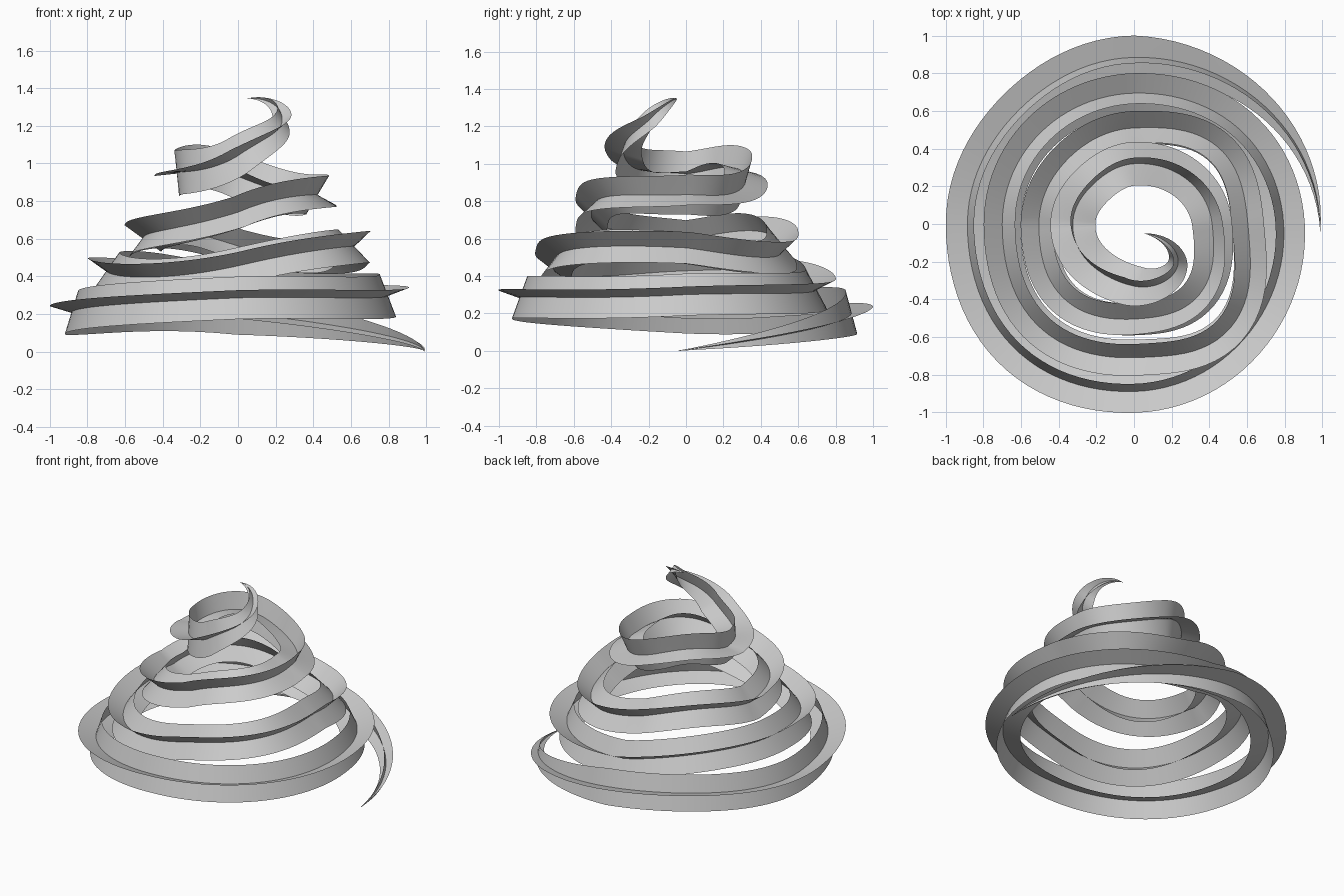
import bpy, bmesh
from math import cos, sin, pi, radians
from mathutils import Vector
from mathutils.geometry import interpolate_bezier

if "Cube" in bpy.data.objects:
    bpy.data.objects.remove(bpy.data.objects["Cube"])

ARM = 0.12   # length of each fin of the plus-shaped profile
STEPS = 24   # samples per quarter turn

# spine of the garland, about one knot per quarter turn: x, y, z, twist in degrees, scale
knots = [
    (0.99, -0.04, 0.01, 15, 0), (0, 0.885, 0.215, 15, 1), (-0.885, 0, 0.217, 17, 1),
    (0, -0.89, 0.295, 20, 1), (0.795, 0, 0.31, 21, 1), (0, 0.695, 0.34, 28, 1),
    (-0.70, 0, 0.437, 35, 1), (0, -0.71, 0.465, 37, 1), (0.605, 0, 0.56, 45, 1),
    (0, 0.51, 0.57, 42, 1), (-0.505, 0, 0.61, 36, 1), (0, -0.505, 0.75, 46, 1),
    (0.415, 0, 0.845, 62, 1), (0, 0.32, 0.94, 75, 1), (-0.325, 0, 0.955, 84, 1),
    (0, -0.33, 1.05, 108, 0.95), (0.235, -0.20, 1.24, 125, 0.5), (0.05, -0.05, 1.355, 135, 0),
]
# waviness between knots: rise or sag, and bulge away from the axis
rise = [0, 0, 0.005, -0.012, 0, 0.045, -0.045, 0.045, -0.06, 0.075,
        -0.015, 0.04, -0.05, 0.045, -0.01, 0.015, 0]
bulge = [0, -0.02, 0.025, 0, 0.01, 0, 0.035, 0.09, 0.05, -0.01,
         0.035, 0.05, 0, -0.015, 0, 0, 0]
pos = [Vector(k[:3]) for k in knots]


def tangent(i):
    """Direction through a knot, weighted like automatic curve handles."""
    if i == 0:
        return Vector((0, 1, 0.12)).normalized()
    if i == len(pos) - 1:
        return Vector((-1, 0.1, -0.05)).normalized()
    return ((pos[i] - pos[i - 1]).normalized() + (pos[i + 1] - pos[i]).normalized()).normalized()


# sample the spine
samples = []
for i in range(len(pos) - 1):
    h = (pos[i + 1] - pos[i]).length * 0.39
    pts = interpolate_bezier(pos[i], pos[i] + tangent(i) * h,
                             pos[i + 1] - tangent(i + 1) * h, pos[i + 1], STEPS + 1)
    last = i == len(pos) - 2
    for j, p in enumerate(pts if last else pts[:-1]):
        f = j / STEPS
        out = Vector((p.x, p.y, 0)).normalized() * bulge[i] * sin(pi * f) ** 2
        p = p + out + Vector((0, 0, rise[i] * sin(pi * f)))
        twist, scale = (knots[i][k] * (1 - f) + knots[i + 1][k] * f for k in (3, 4))
        samples.append((p, radians(twist), max(scale, 0.01)))

# sweep two crossing strips along the spine
bm = bmesh.new()
for turn in (0, radians(-90)):
    prev = None
    for n, (p, twist, scale) in enumerate(samples):
        t = (samples[min(n + 1, len(samples) - 1)][0] - samples[max(n - 1, 0)][0]).normalized()
        side = t.cross(Vector((0, 0, 1))).normalized()
        up = side.cross(t)
        d = (side * cos(twist + turn) + up * sin(twist + turn)) * ARM * scale
        row = [bm.verts.new(p + d * s) for s in (-1, 0, 1)]
        if prev:
            for k in range(2):
                bm.faces.new((prev[k], prev[k + 1], row[k + 1], row[k]))
        prev = row

low = min(v.co.z for v in bm.verts)
for v in bm.verts:
    v.co.z -= low
mesh = bpy.data.meshes.new("spiral_garland")
bm.to_mesh(mesh)
bm.free()
garland = bpy.data.objects.new("spiral_garland", mesh)
bpy.context.collection.objects.link(garland)
bpy.context.view_layer.objects.active = garland
garland.select_set(True)
bpy.ops.object.shade_smooth_by_angle(angle=radians(40))
